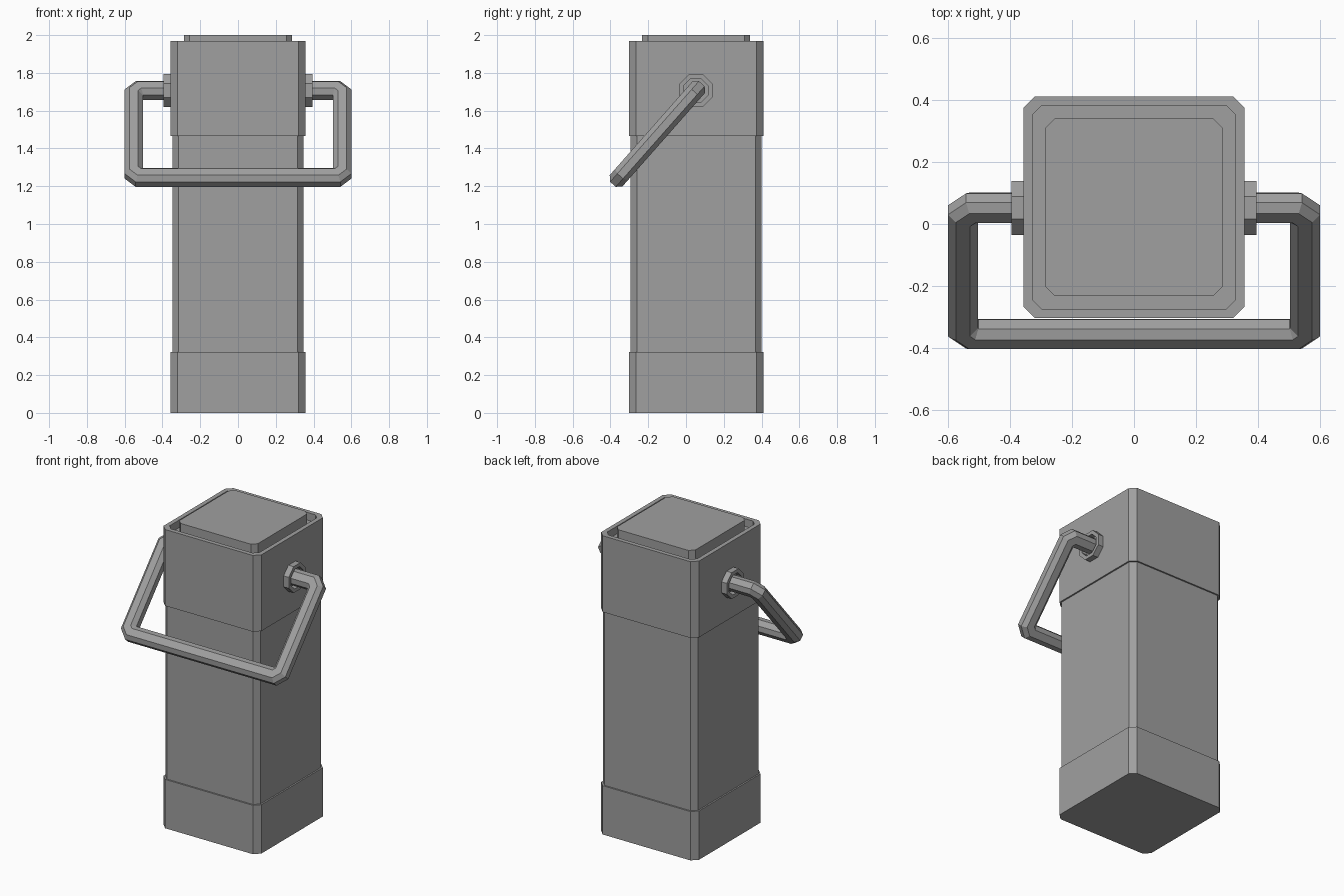
import bpy, bmesh, math
from mathutils import Vector

default = bpy.data.objects.get("Cube")
if default:
    bpy.data.objects.remove(default, do_unlink=True)

GREY = (0.35, 0.35, 0.35, 1)
grey = bpy.data.materials.new("plain grey")
grey.use_nodes = True
grey.diffuse_color = GREY
grey.node_tree.nodes["Principled BSDF"].inputs["Base Color"].default_value = GREY

BODY_Y = 0.054
PIVOT = Vector((0, 0.052, 1.707))


def loft(name, rings, closed=False):
    """Skin equal-sized rings of points; cap the ends or join them."""
    bm = bmesh.new()
    loops = [[bm.verts.new(p) for p in ring] for ring in rings]
    pairs = list(zip(loops, loops[1:]))
    if closed:
        pairs.append((loops[-1], loops[0]))
    else:
        bm.faces.new(loops[0])
        bm.faces.new(loops[-1])
    for a, b in pairs:
        for i in range(len(a)):
            j = (i + 1) % len(a)
            bm.faces.new((a[i], a[j], b[j], b[i]))
    bmesh.ops.recalc_face_normals(bm, faces=bm.faces)
    mesh = bpy.data.meshes.new(name)
    bm.to_mesh(mesh)
    bm.free()
    mesh.materials.append(grey)
    obj = bpy.data.objects.new(name, mesh)
    bpy.context.collection.objects.link(obj)
    return obj


def cut_square(hx, hy, cut):
    """Outline of a rectangle with its corners cut off."""
    a, b = hx - cut, hy - cut
    return [(hx, -b), (hx, b), (a, hy), (-a, hy),
            (-hx, b), (-hx, -b), (-a, -hy), (a, -hy)]


def level(half, cut, z):
    return [(x, y + BODY_Y, z) for x, y in cut_square(half, half, cut)]


# Square body: base sleeve, shaft, top sleeve with a recessed tray, raised lid
loft("base_sleeve", [level(0.357, 0.037, z) for z in (0, 0.322)])
loft("shaft", [level(0.347, 0.033, z) for z in (0.322, 1.467)])
loft("top_sleeve", [level(0.357, 0.037, 1.467), level(0.357, 0.037, 1.97),
                    level(0.328, 0.03, 1.97), level(0.328, 0.03, 1.92)])
loft("lid", [level(0.286, 0.03, z) for z in (1.92, 2.0)])


# Hollow eight-sided collars where the handle meets the body
def collar_ring(side, x, apothem):
    cut = apothem * (2 - math.sqrt(2))
    return [PIVOT + Vector((side * x, y, z))
            for y, z in cut_square(apothem, apothem, cut)]


for side, label in ((-1, "right"), (1, "left")):
    loft(label + "_collar",
         [collar_ring(side, x, r) for x, r in
          ((0.35, 0.087), (0.395, 0.087), (0.395, 0.064), (0.35, 0.064))],
         closed=True)

# Handle: chamfered bar swept along a U in a tilted plane
across = Vector((1, 0, 0))
down = Vector((0, -0.407, -0.461))
drop = down.length
down.normalize()
normal = across.cross(down)
REACH, BEND = 0.552, 0.03
half_path = [(0.352, 0), (REACH - BEND, 0), (REACH, BEND),
             (REACH, drop - BEND), (REACH - BEND, drop)]
path = [Vector(p) for p in half_path]
path += [Vector((-p.x, p.y)) for p in reversed(path)]
section = cut_square(0.048, 0.045, 0.025)

rings = []
for i, p in enumerate(path):
    before = (p - path[i - 1]).normalized() if i else None
    after = (path[i + 1] - p).normalized() if i + 1 < len(path) else None
    before, after = before or after, after or before
    tangent = (before + after).normalized()
    mitre = 1 / tangent.dot(after)
    out = Vector((tangent.y, -tangent.x)) * mitre
    rings.append([PIVOT + across * (p.x + out.x * u)
                  + down * (p.y + out.y * u) + normal * v
                  for u, v in section])
loft("handle", rings)
